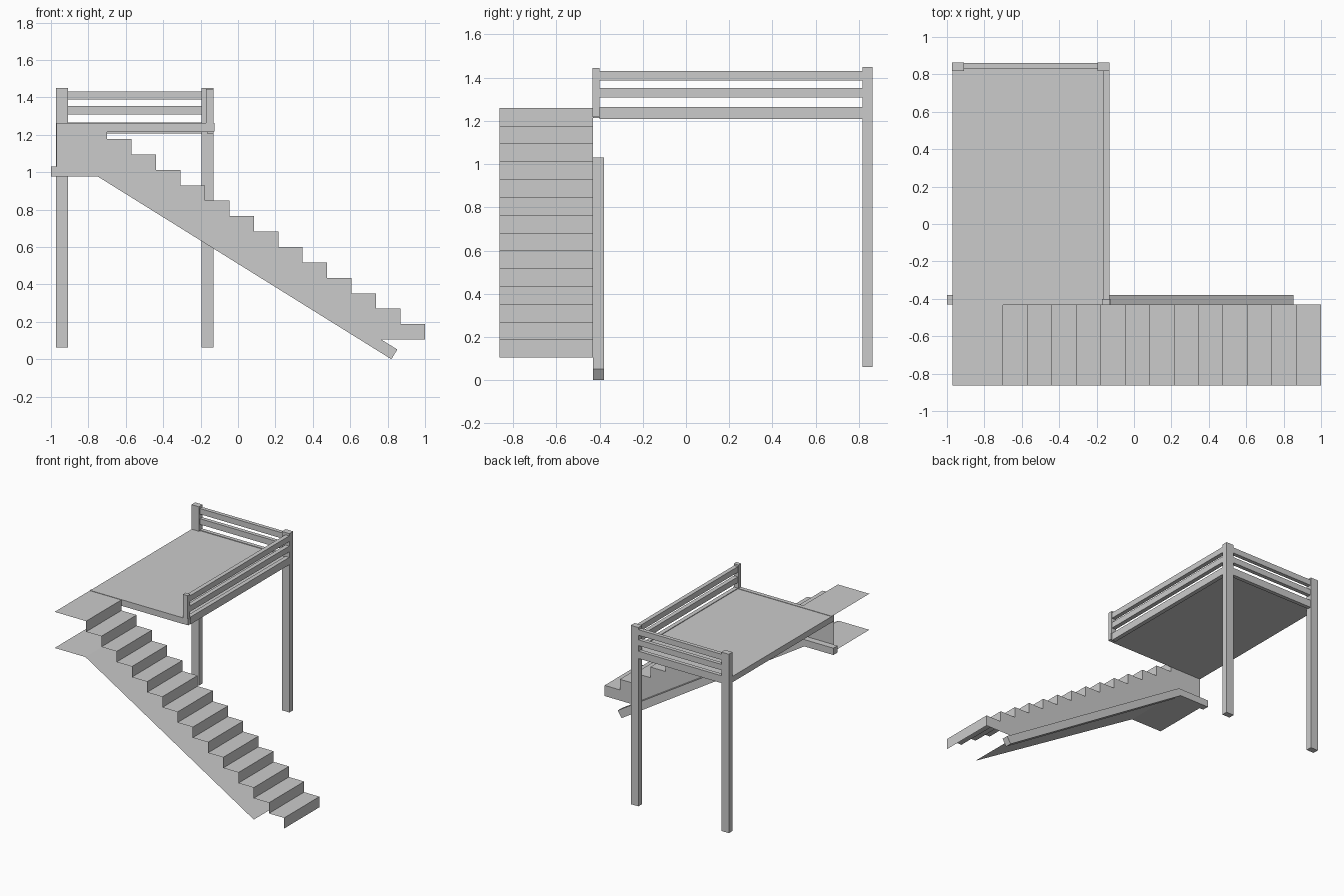
import bpy

if "Cube" in bpy.data.objects:
    bpy.data.objects.remove(bpy.data.objects["Cube"])

Y_FRONT, Y_WALL = -0.863, -0.43      # stair width


def make(name, verts, faces):
    mesh = bpy.data.meshes.new(name)
    mesh.from_pydata(verts, [], faces)
    mesh.update()
    obj = bpy.data.objects.new(name, mesh)
    bpy.context.collection.objects.link(obj)
    return obj


def extrude_profile(name, pts, y0, y1, closed=False):
    """Sweep an xz profile along y: an open sheet, or a closed solid."""
    n = len(pts)
    verts = [(x, y, z) for y in (y0, y1) for x, z in pts]
    count = n if closed else n - 1
    faces = [(i, i + n, (i + 1) % n + n, (i + 1) % n) for i in range(count)]
    if closed:
        faces += [tuple(range(n)), tuple(reversed(range(n, 2 * n)))]
    return make(name, verts, faces)


def box(name, x, y, z):
    pts = [(x[0], z[0]), (x[1], z[0]), (x[1], z[1]), (x[0], z[1])]
    return extrude_profile(name, pts, y[0], y[1], True)


# Stair treads, risers and upper landing as one folded sheet
steps, run, rise = 14, 1.7 / 13, 1.155 / 14
stair = [(-0.97, 1.26)]
for i in range(steps):
    x = -0.70 + i * run
    stair += [(x, 1.26 - i * rise), (x, 1.26 - (i + 1) * rise)]
extrude_profile("stair_steps", stair, Y_FRONT, Y_WALL)

# Sloped underside sheet
soffit = [(-0.97, 0.98), (-0.705, 0.98), (0.74, 0.105)]
extrude_profile("stair_soffit", soffit, Y_FRONT, Y_WALL)

# Inner side wall, from the step outline down to the underside
wall = stair + soffit[::-1]
make("stair_side_wall", [(x, Y_WALL, z) for x, z in wall],
     [tuple(range(len(wall)))])

# Bent support beam behind the side wall
beam = [(-1.0, 0.977), (-0.75, 0.977), (0.82, 0.0), (0.852, 0.052),
        (-0.733, 1.03), (-1.0, 1.03)]
extrude_profile("stair_support_beam", beam, Y_WALL, -0.38, True)

# Platform deck with a board along its front edge
box("platform_deck", (-0.97, -0.165), (Y_WALL, 0.83), (1.214, 1.26))
box("deck_front_board", (-0.97, -0.125), (-0.432, -0.4), (1.217, 1.263))

# Tall back posts and short front post
for side, x in (("left", (-0.972, -0.908)), ("right", (-0.195, -0.13))):
    box("back_post_" + side, x, (0.817, 0.863), (0.062, 1.45))
box("front_post", (-0.17, -0.13), (-0.433, -0.4), (1.217, 1.446))

# Rails along the back and right edges
for i, z in enumerate([(1.208, 1.265), (1.308, 1.353), (1.388, 1.432)]):
    box(f"back_rail_{i + 1}", (-0.908, -0.195), (0.83, 0.86), z)
    box(f"side_rail_{i + 1}", (-0.165, -0.132), (-0.4, 0.817), z)
